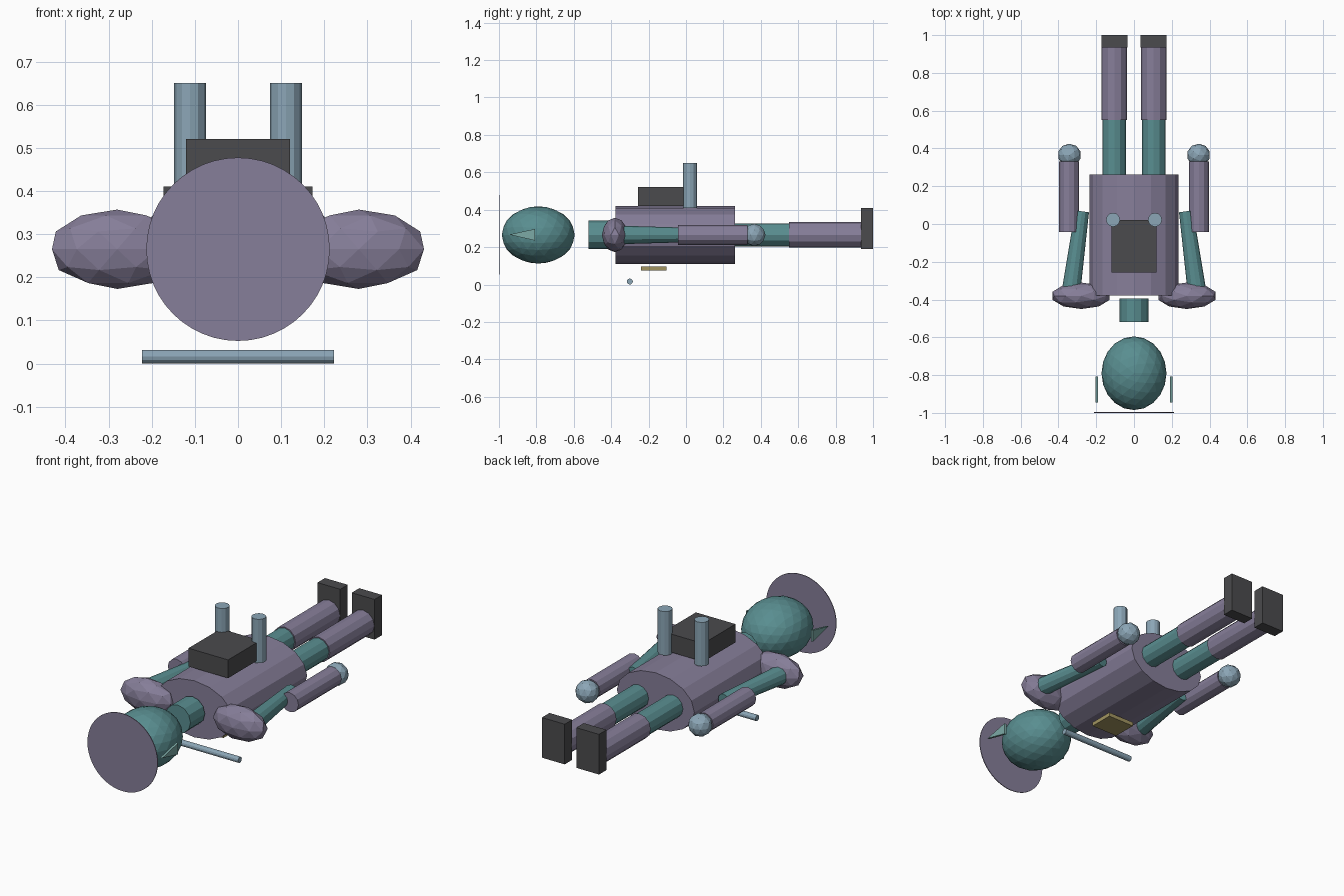
import bpy, bmesh
from mathutils import Vector, Matrix

if "Cube" in bpy.data.objects:
    bpy.data.objects.remove(bpy.data.objects["Cube"])

ZC = 0.265  # height of the body axis


def material(name, rgb):
    m = bpy.data.materials.new(name)
    m.diffuse_color = (*rgb, 1)
    m.use_nodes = True
    m.node_tree.nodes["Principled BSDF"].inputs["Base Color"].default_value = m.diffuse_color
    return m


TEAL = material("teal", (0.10, 0.27, 0.28))
PALE = material("pale_teal", (0.20, 0.40, 0.38))
PURPLE = material("purple", (0.24, 0.21, 0.32))
BLUE = material("blue", (0.26, 0.38, 0.47))
DARK = material("dark", (0.07, 0.07, 0.075))
TAN = material("tan", (0.36, 0.30, 0.12))


def finish(bm, name, mat):
    bmesh.ops.recalc_face_normals(bm, faces=bm.faces)
    me = bpy.data.meshes.new(name)
    bm.to_mesh(me)
    bm.free()
    me.materials.append(mat)
    ob = bpy.data.objects.new(name, me)
    bpy.context.collection.objects.link(ob)
    return ob


def tube(name, a, b, r1, mat, r2=None, sides=12, squash=(1, 1, 1)):
    a, b = Vector(a), Vector(b)
    d = b - a
    mtx = (Matrix.Translation((a + b) / 2) @ Matrix.Diagonal((*squash, 1))
           @ d.to_track_quat('Z', 'Y').to_matrix().to_4x4())
    bm = bmesh.new()
    bmesh.ops.create_cone(bm, cap_ends=True, segments=sides, radius1=r1,
                          radius2=r1 if r2 is None else r2, depth=d.length, matrix=mtx)
    return finish(bm, name, mat)


def ball(name, c, radii, mat, level=2):
    bm = bmesh.new()
    bmesh.ops.create_icosphere(bm, subdivisions=level, radius=1,
                               matrix=Matrix.Translation(c) @ Matrix.Diagonal((*radii, 1)))
    return finish(bm, name, mat)


def box(name, lo, hi, mat):
    lo, hi = Vector(lo), Vector(hi)
    bm = bmesh.new()
    bmesh.ops.create_cube(bm, size=1, matrix=Matrix.Translation((lo + hi) / 2)
                          @ Matrix.Diagonal((*(hi - lo), 1)))
    return finish(bm, name, mat)


def wedge(name, x, thick, yz, mat):
    bm = bmesh.new()
    f = bm.faces.new([bm.verts.new((x - thick / 2, y, z)) for y, z in yz])
    new = bmesh.ops.extrude_face_region(bm, geom=[f])["geom"]
    bmesh.ops.translate(bm, vec=(thick, 0, 0),
                        verts=[v for v in new if isinstance(v, bmesh.types.BMVert)])
    return finish(bm, name, mat)


def mirrored(ob):
    m = ob.modifiers.new("mirror", 'MIRROR')
    m.use_axis[0] = True
    m.use_mirror_merge = False


# Head, disc behind the crown, neck and torso
tube("crown_disc", (0, -1, ZC), (0, -0.996, ZC), 0.2125, PURPLE, sides=48)
ball("head", (0, -0.79, ZC), (0.172, 0.195, 0.153), TEAL, 3)
tube("neck", (0, -0.52, ZC), (0, -0.395, ZC), 0.076, TEAL)
tube("torso", (0, -0.378, ZC), (0, 0.263, ZC), 0.235, PURPLE, sides=16,
     squash=(1, 1, 0.66))

# Paired parts, built on the +x side
mirrored(wedge("ear_fin", 0.197, 0.012,
               [(-0.945, 0.267), (-0.808, 0.297), (-0.808, 0.235)], PALE))
mirrored(ball("shoulder", (0.28, -0.38, ZC), (0.159, 0.07, 0.092), PURPLE))
mirrored(tube("upper_arm", (0.331, -0.34, ZC), (0.275, 0.067, ZC), 0.049, TEAL, 0.037))
mirrored(tube("forearm", (0.343, -0.042, ZC), (0.343, 0.33, ZC), 0.053, PURPLE))
mirrored(ball("hand", (0.342, 0.365, ZC), (0.062, 0.06, 0.06), BLUE))
mirrored(tube("thigh", (0.104, 0.2, ZC), (0.104, 0.56, ZC), 0.062, TEAL))
mirrored(tube("shin", (0.104, 0.55, ZC), (0.104, 0.94, ZC), 0.068, PURPLE))
mirrored(box("foot", (0.035, 0.935, 0.19), (0.173, 1.0, 0.41), DARK))
mirrored(tube("pack_pipe", (0.111, 0.022, 0.41), (0.111, 0.022, 0.65), 0.037, BLUE))

# Backpack, chest plate and loose rod
box("backpack", (-0.12, -0.257, 0.42), (0.12, 0.022, 0.52), DARK)
box("chest_plate", (-0.08, -0.24, 0.075), (0.08, -0.105, 0.097), TAN)
tube("rod", (-0.222, -0.3, 0.016), (0.222, -0.3, 0.016), 0.016, BLUE)
